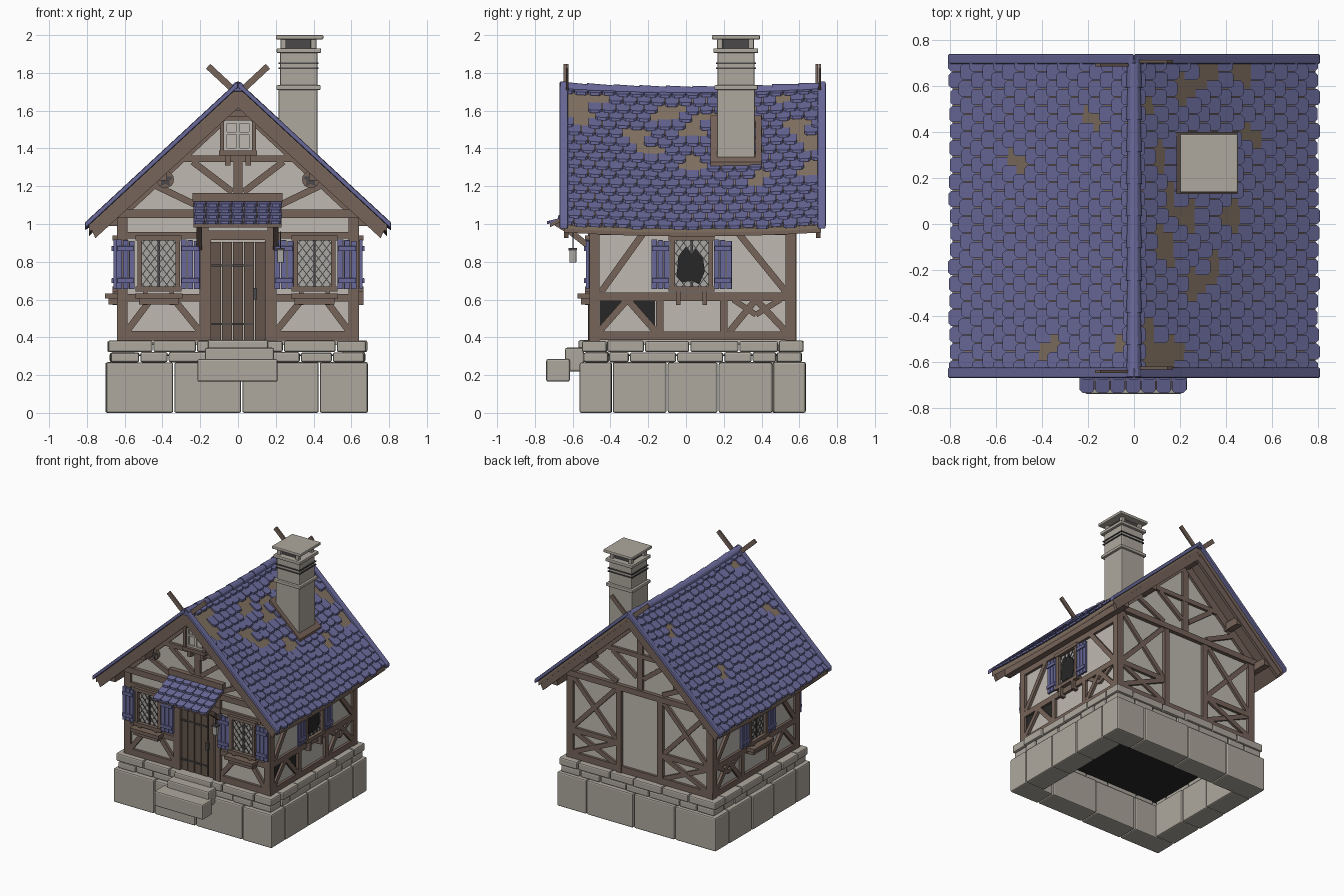
import bpy, bmesh, math, random
from mathutils import Vector

random.seed(4)
if "Cube" in bpy.data.objects:
    bpy.data.objects.remove(bpy.data.objects["Cube"], do_unlink=True)


def material(name, *rgb):
    mat = bpy.data.materials.new(name)
    mat.use_nodes = True
    mat.diffuse_color = (*rgb, 1)
    shader = mat.node_tree.nodes["Principled BSDF"]
    shader.inputs["Base Color"].default_value = (*rgb, 1)
    shader.inputs["Roughness"].default_value = 0.9
    return mat


STONE = material("warm grey stone", .42, .39, .34)
PLASTER = material("pale plaster", .52, .49, .44)
TIMBER = material("brown timber", .18, .125, .1)
DOOR = material("dark door wood", .13, .09, .07)
BLUE = material("slate blue", .14, .14, .32)
UNDERLAY = material("tan roof boards", .22, .165, .12)
GLASS = material("dusty glass", .4, .39, .36)
IRON = material("dark iron", .07, .065, .065)
VOID = material("dark interior", .02, .02, .02)


class Part:
    """One named object collected from lofted solids."""
    def __init__(self, name, mat, bevel=0):
        self.name, self.mat, self.bevel, self.bm = name, mat, bevel, bmesh.new()

    def loft(self, rings):
        rows = [[self.bm.verts.new(p) for p in ring] for ring in rings]
        count = len(rows[0])
        for a, b in zip(rows, rows[1:]):
            for i in range(count):
                j = (i + 1) % count
                self.bm.faces.new((a[i], a[j], b[j], b[i]))
        self.bm.faces.new(rows[0])
        self.bm.faces.new(rows[-1])

    def box(self, x0, x1, y0, y1, z0, z1):
        self.loft([[(x0, y0, z), (x1, y0, z), (x1, y1, z), (x0, y1, z)] for z in (z0, z1)])

    def panel(self, wall, points, d0, d1):
        self.loft([[wall(u, z, d) for u, z in points] for d in (d0, d1)])

    def rect(self, wall, u0, u1, z0, z1, d0, d1):
        self.panel(wall, [(u0, z0), (u1, z0), (u1, z1), (u0, z1)], d0, d1)

    def beam(self, wall, a, b, width, d0=-.01, d1=.02):
        a, b = Vector(a), Vector(b)
        side = (b - a).normalized().orthogonal() * width / 2
        self.panel(wall, [a + side, b + side, b - side, a - side], d0, d1)

    def pair(self, wall, a, b, width, d0=-.01, d1=.02):
        for s in (-1, 1):
            self.beam(wall, (s * a[0], a[1]), (s * b[0], b[1]), width, d0, d1)

    def done(self):
        bmesh.ops.recalc_face_normals(self.bm, faces=self.bm.faces)
        mesh = bpy.data.meshes.new(self.name)
        self.bm.to_mesh(mesh)
        mesh.materials.append(self.mat)
        obj = bpy.data.objects.new(self.name, mesh)
        bpy.context.collection.objects.link(obj)
        if self.bevel:
            mod = obj.modifiers.new("soft edges", "BEVEL")
            mod.width, mod.segments = self.bevel, 2


# Wall frames: (along, up, outward) to world
def front(u, z, d): return (u, -.49 - d, z)
def back(u, z, d): return (u, .56 + d, z)
def right(u, z, d): return (.62 + d, u, z)
def left(u, z, d): return (-.62 - d, u, z)


def roof_z(x, y):
    return 1.72 - .925 * abs(x) + .022 * ((y - .035) / .7) ** 2


# Stone foundation: ring courses of blocks
def course(part, x0, x1, y0, y1, z0, z1, cuts_x, cuts_y, depth):
    gap = .003
    for low, high in ((y0, y0 + depth), (y1 - depth, y1)):
        edges = [x0] + cuts_x + [x1]
        for a, b in zip(edges, edges[1:]):
            wob = random.uniform(-.005, .005)
            part.box(a + gap, b - gap, low + wob, high + wob, z0, z1 + wob / 2)
    for low, high in ((x0, x0 + depth), (x1 - depth, x1)):
        edges = [y0 + depth] + cuts_y + [y1 - depth]
        for a, b in zip(edges, edges[1:]):
            wob = random.uniform(-.005, .005)
            part.box(low + wob, high + wob, a + gap, b - gap, z0, z1 + wob / 2)


stone = Part("foundation_blocks", STONE, .01)
course(stone, -.7, .69, -.56, .63, 0, .268, [-.34, .02, .43], [-.1, .17], .17)
course(stone, -.675, .67, -.54, .61, .268, .32, [-.52, -.37, -.1, .1, .33, .5], [-.3, -.05, .2, .35], .13)
course(stone, -.69, .68, -.55, .62, .322, .382, [-.45, -.22, .03, .24, .52], [-.22, .02, .28], .13)
stone.done()
steps = Part("front_steps", STONE, .01)
steps.box(-.215, .21, -.74, -.615, .165, .285)
steps.box(-.175, .19, -.64, -.54, .22, .345)
steps.box(-.16, .16, -.57, -.45, .33, .385)
steps.done()
floor = Part("dark_floor", VOID)
floor.box(-.58, .58, -.45, .52, .3, .31)
floor.done()

# Plaster shell
shell = Part("plaster_walls", PLASTER)
shell.loft([[(-.62, y, .36), (.62, y, .36), (.62, y, 1.08), (0, y, 1.66), (-.62, y, 1.08)] for y in (-.49, .56)])
shell.done()

# Timber frame
frame = Part("timber_frame", TIMBER)
for wall in (front, back):
    frame.pair(wall, (.612, .38), (.612, 1.09), .055)
    frame.pair(wall, (.19, .408), (.64, .408), .05)
    frame.pair(wall, (.19, .61), (.62, .61), .04)
    frame.pair(wall, (.18, .38), (.18, 1.05), .045, -.01, .025)
    frame.beam(wall, (-.66, 1.055), (.66, 1.055), .045, -.01, .03)
    frame.beam(wall, (-.34, 1.345), (.34, 1.345), .035)
    frame.beam(wall, (0, 1.08), (0, 1.64), .05, -.01, .018)
    frame.pair(wall, (.64, 1.04), (0, 1.635), .06)
    frame.pair(wall, (.03, 1.17), (.24, 1.33), .035)
    frame.pair(wall, (.2, 1.09), (.43, 1.2), .035)
frame.pair(front, (.2, .94), (.62, .94), .035)
frame.pair(front, (.59, .43), (.47, .59), .035)
frame.pair(front, (.2, .43), (.33, .59), .035)
frame.beam(front, (-.2, .94), (.2, .94), .05, -.01, .03)
frame.beam(back, (-.2, .408), (.2, .408), .05)
frame.pair(back, (.21, .43), (.59, .6), .035, -.01, .017)
frame.pair(back, (.59, .43), (.21, .6), .035)
frame.pair(back, (.21, 1.03), (.59, .63), .035)
frame.pair(back, (.21, .63), (.59, 1.03), .035, -.01, .017)
for wall in (left, right):
    for u in (-.483, .553):
        frame.beam(wall, (u, .38), (u, 1.08), .052)
    for z in (.408, .615, .965):
        frame.beam(wall, (-.49, z), (.56, z), .045)
    for u in (-.14, .2):
        frame.beam(wall, (u, .4), (u, .61), .04)
    frame.beam(wall, (-.45, .64), (-.22, .96), .035)
    frame.beam(wall, (.53, .64), (.27, .96), .035)
    for a, b in ((-.46, -.31), (-.16, -.31), (.23, .37), (.53, .37)):
        frame.beam(wall, (a, .43), (b, .6), .035)
    frame.beam(wall, (.37, .52), (.25, .6), .03, -.01, .017)
    frame.beam(wall, (.37, .52), (.5, .6), .03, -.01, .017)
frame.done()
holes = Part("missing_plaster", VOID)
for u, lean in ((-.455, .13), (-.165, -.13)):
    holes.panel(right, [(u, .45), (u, .593), (u + lean, .593)], 0, .004)
holes.done()

# Plank door with strap hinges
door = Part("plank_door", DOOR, .004)
for i in range(5):
    u = -.145 + i * .058
    door.rect(front, u + .002, u + .056, .385, .905, -.01, .012 + .003 * (i % 2))
door.done()
jamb = Part("door_frame", TIMBER)
jamb.pair(front, (.153, .385), (.153, .92), .02, -.01, .03)
jamb.done()
iron = Part("door_ironwork", IRON)
for z in (.47, .78):
    iron.beam(front, (-.14, z), (.08, z), .012, .01, .021)
iron.rect(front, .08, .1, .6, .66, .01, .03)
iron.done()


# Windows with lattice, shutters and boxes
def window(name, wall, mid, shutters, box):
    half, low, high = .11, .655, .925
    wood = Part(name + "_frame", TIMBER)
    for s in (-1, 1):
        wood.beam(wall, (mid + s * .1, low), (mid + s * .1, high), .024, 0, .04)
    for z in (low, high):
        wood.rect(wall, mid - half - .012, mid + half + .012, z - .013, z + .013, 0, .045)
    if box:
        wood.rect(wall, mid - .125, mid + .125, .605, .632, 0, .085)
        wood.rect(wall, mid - .105, mid + .105, .575, .605, 0, .065)
    for s in (-1, 1):
        wood.rect(wall, mid + s * .07 - .012, mid + s * .07 + .012, .57, .645, 0, .045)
    wood.done()
    pane = Part(name + "_glass", GLASS)
    pane.rect(wall, mid - .09, mid + .09, low, high, 0, .016)
    pane.done()
    lead = Part(name + "_lattice", IRON)
    w, h, slope = .088, .125, 1.3
    for s in (-1, 1):
        for k in range(-4, 5):
            c = k * .055
            ends = sorted(((-h - c) / slope, (h - c) / slope))
            u0, u1 = max(-w, ends[0]), min(w, ends[1])
            if u1 - u0 > .01:
                lead.beam(wall, (mid + s * u0, .79 + slope * u0 + c), (mid + s * u1, .79 + slope * u1 + c), .005, .014, .02)
    lead.beam(wall, (mid, low), (mid, high), .012, .014, .024)
    lead.done()
    boards = Part(name + "_shutters", BLUE, .003)
    for u0, u1 in shutters:
        for i in range(3):
            step = (u1 - u0) / 3
            boards.rect(wall, u0 + i * step + .002, u0 + (i + 1) * step - .002, .655, .918 - .004 * i, .022, .04)
        for z in (.7, .87):
            boards.rect(wall, u0 + .005, u1 - .005, z - .013, z + .013, .038, .05)
    boards.done()


window("front_right_window", front, -.42, [(-.645, -.545), (-.305, -.2)], True)
window("front_left_window", front, .405, [(.19, .295), (.525, .63)], True)
window("left_side_window", right, .03, [(-.185, -.085), (.145, .245)], False)
window("right_side_window", left, .03, [(-.185, -.085), (.145, .245)], True)
crack = Part("broken_pane", VOID)
crack.panel(right, [(-.05, .72), (-.02, .69), (.03, .7), (.07, .68), (.1, .75), (.09, .82), (.05, .87), (.03, .84), (0, .88), (-.04, .83)], .02, .025)
crack.done()

# Attic window and round bosses
attic = Part("attic_window_frame", TIMBER)
for s in (-1, 1):
    attic.beam(front, (s * .085, 1.375), (s * .085, 1.56), .022, 0, .06)
    attic.rect(front, s * .055 - .015, s * .055 + .015, 1.31, 1.37, 0, .045)
for z in (1.375, 1.56):
    attic.rect(front, -.1, .1, z - .013, z + .013, 0, .065)
attic.done()
sash = Part("attic_window_sash", PLASTER)
sash.rect(front, -.07, .07, 1.39, 1.545, 0, .03)
for z in (1.395, 1.48, 1.54):
    sash.beam(front, (-.072, z), (.072, z), .014, .03, .042)
for u in (-.066, 0, .066):
    sash.beam(front, (u, 1.39), (u, 1.545), .014, .03, .042)
sash.done()
boss, star = Part("gable_bosses", TIMBER), Part("gable_stars", IRON)
for s in (-1, 1):
    for part, count, inner, outer, d in ((boss, 16, .046, .046, .03), (star, 10, .022, .045, .037)):
        angles = [math.tau * i / count for i in range(count)]
        part.panel(front, [(s * .385 + (inner if i % 2 else outer) * math.sin(t),
                            1.235 + (inner if i % 2 else outer) * math.cos(t)) for i, t in enumerate(angles)], 0, d)
boss.done()
star.done()

# Roof decks following the sagging ridge
Y0, Y1 = -.645, .715
for name, mat, top, bottom in (("roof_boards", UNDERLAY, .015, .035), ("roof_soffit", TIMBER, .035, .055)):
    deck = Part(name, mat)
    rings = []
    for i in range(9):
        y = Y0 + (Y1 - Y0) * i / 8
        rings.append([(x, y, roof_z(x, y) - drop) for drop, xs in ((top, (-.79, 0, .79)), (bottom, (.79, 0, -.79))) for x in xs])
    deck.loft(rings)
    deck.done()


# Roof tiles: rows of clipped slabs, some missing
def tile(part, x, y, width, run, height, lean):
    """Slab from lower edge x upward; height(x) gives the surface, lean is the way downhill."""
    h, c = width / 2 - .002, .012
    shape = [(x, y - h + c), (x, y + h - c), (x - lean * c, y + h), (x - lean * run, y + h), (x - lean * run, y - h), (x - lean * c, y - h)]
    part.loft([[height(px, py, abs(px - x) / run) - drop for px, py in shape] for drop in (Vector((0, 0, 0)), Vector((0, 0, .016)))])


bare = [(.48, .65), (.33, .67), (.24, .6), (.1, -.5), (.13, -.06), (.24, .05), (.37, -.15), (.28, -.25),
        (.2, -.55), (.12, .3), (.44, .05), (.18, -.1), (.1, -.58), (.36, -.2), (.52, .4), (.18, .1), (.08, .5),
        (-.53, .27), (-.2, .46), (-.39, -.53), (-.09, -.53)]
for side, name in ((-1, "right_roof_tiles"), (1, "left_roof_tiles")):
    tiles = Part(name, BLUE)
    for row in range(17):
        for col in range(19):
            width = (Y1 - Y0 - .03) / 18
            y = Y0 + .015 + width * (col + (.5 if row % 2 else 0))
            a, b = max(Y0, y - width / 2), min(Y1, y + width / 2)
            if b - a < .02:
                continue
            x = side * (.805 - row * .047 + random.uniform(-.006, .006))
            reach = .055 if side > 0 else .03
            if any(abs(x - side * .02 - px) < .032 and abs((a + b) / 2 - py) < reach for px, py in bare):
                continue
            tile(tiles, x, (a + b) / 2, b - a, min(.065, abs(x)),
                 lambda px, py, t: Vector((px, py, roof_z(px, py) + .012 - .02 * t)), side)
    tiles.done()

# Verge strips, ridge caps, bargeboards and crossed finials
verge, barge = Part("verge_tiles", BLUE, .006), Part("bargeboards", TIMBER)
for y0, y1, board in ((-.67, -.625, -.635), (.697, .74, .7)):
    for s in (-1, 1):
        verge.loft([[(s * x, y, roof_z(x, y) + dz) for y, dz in ((y0, -.018), (y0, .014), (y1, .016), (y1, -.018))] for x in (.81, 0)])
        plane = lambda u, z, d: (u, board + d * s, z)
        barge.panel(plane, [(s * .785, .99), (0, 1.715), (0, 1.615), (s * .755, .925)], -.012, .012)
        barge.beam(plane, (-s * .03, 1.66), (s * .158, 1.835), .034, .001, .014)
for x in (0, .4, .66):
    for s in (-1, 1) if x else (1,):
        z = roof_z(x, 0) - .09
        barge.box(s * x - .025, s * x + .025, -.63, .7, z - .03, z + .03)
verge.done()
barge.done()
ridge = Part("ridge_caps", BLUE)
for i in range(10):
    rings = []
    for y, r in ((-.665 + i * .14, .034), (-.523 + i * .14, .028)):
        rings.append([(r * math.cos(t * math.pi / 6), y, roof_z(0, y) - .022 + r * math.sin(t * math.pi / 6)) for t in range(-1, 8)])
    ridge.loft(rings)
ridge.done()

# Porch roof with braces and lantern
porch = Part("porch_tiles", BLUE)
porch_z = lambda y: 1.125 + (y + .5) * .52
for row in range(4):
    for col in range(7):
        tile(porch, -.735 + row * .058, -.205 + col * .067 + .004 * (row % 2), .067, .075,
             lambda py, px, t: Vector((px, py, porch_z(py) + .012 - .02 * t)), -1)
porch.done()
wood = Part("porch_timber", TIMBER)
wood.rect(front, -.24, .235, 1.12, 1.165, 0, .04)
wood.loft([[(x, y, porch_z(y) + dz) for y, dz in ((-.72, -.008), (-.49, -.008), (-.49, -.028), (-.72, -.028))] for x in (-.235, .23)])
for x in (-.205, .2):
    wood.loft([[(x + dx, y, z) for y, z in ((-.7, .995), (-.62, .945), (-.5, .85), (-.5, .89), (-.6, .97), (-.68, 1.02))] for dx in (-.014, .014)])
wood.done()
lantern = Part("lantern", GLASS, .004)
lantern.box(.207, .243, -.617, -.581, .795, .86)
lantern.done()
hook = Part("lantern_cap", IRON)
hook.box(.203, .247, -.621, -.577, .86, .872)
hook.box(.222, .228, -.602, -.596, .87, .96)
hook.done()

# Chimney
chimney = Part("chimney", STONE, .006)
for x0, x1, y0, y1, z0, z1 in ((.215, .42, .165, .365, 1.25, 1.72), (.203, .438, .15, .38, 1.71, 1.735),
                               (.222, .42, .167, .363, 1.73, 1.91), (.205, .44, .145, .382, 1.905, 1.93),
                               (.2, .452, .137, .392, 1.977, 2)):
    chimney.box(x0, x1, y0, y1, z0, z1)
for x in (.225, .385):
    for y in (.165, .33):
        chimney.box(x, x + .03, y, y + .03, 1.925, 1.98)
chimney.done()
flue = Part("chimney_flue", IRON)
flue.box(.25, .39, .19, .34, 1.925, 1.978)
for z in (1.825, 1.85):
    flue.box(.215, .427, .16, .37, z - .004, z + .004)
flue.done()
collar = Part("chimney_collar", TIMBER)
for x0, x1, y0, y1 in ((.185, .215, .13, .4), (.42, .45, .13, .4), (.185, .45, .13, .163), (.185, .45, .367, .4)):
    collar.loft([[(x, y, roof_z(x, .26) + dz) for x, y in ((x0, y0), (x1, y0), (x1, y1), (x0, y1))] for dz in (-.03, .022)])
collar.done()
